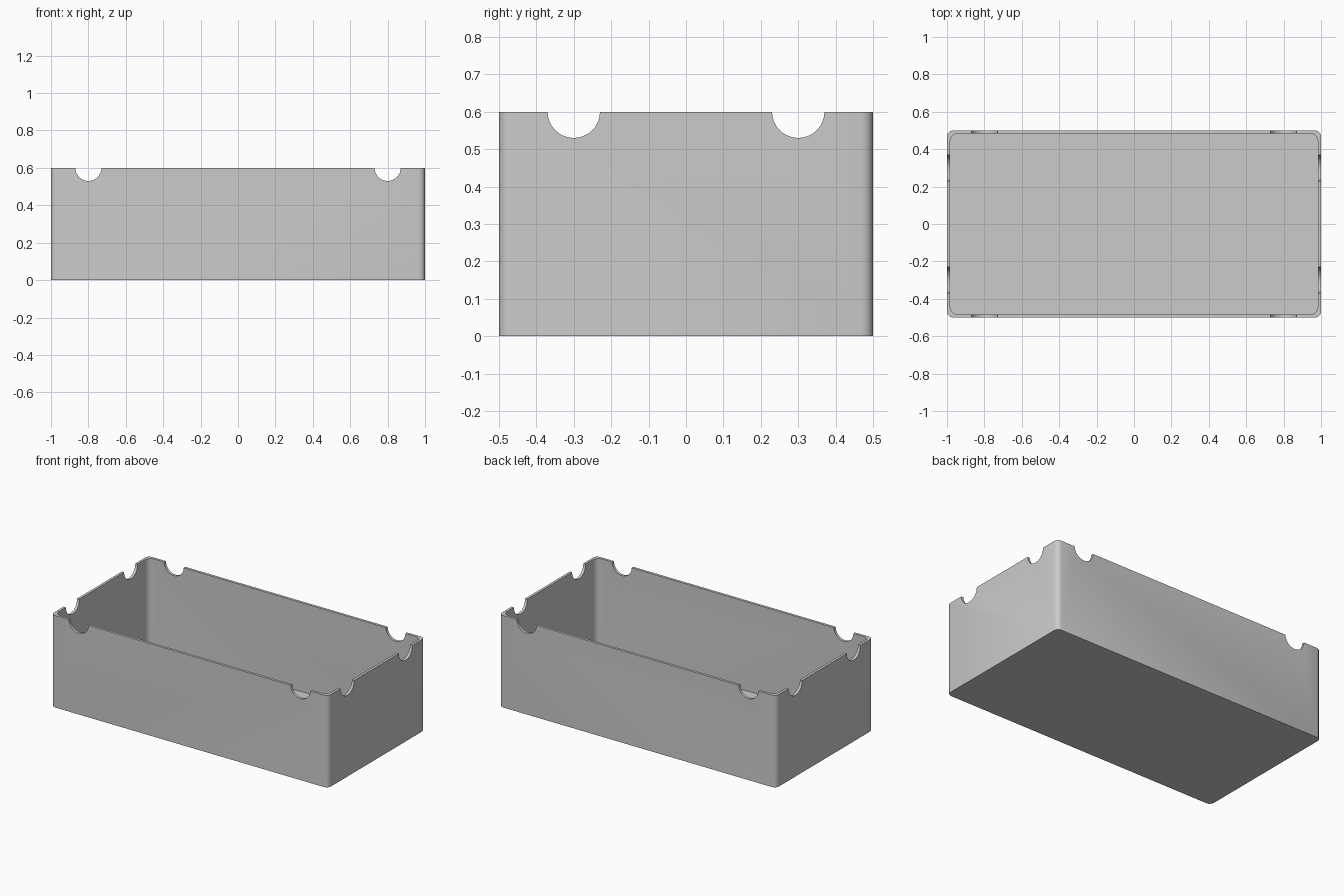
import bpy, bmesh, math
from mathutils import Matrix

cube = bpy.data.objects.get("Cube")
if cube:
    bpy.data.objects.remove(cube, do_unlink=True)

LENGTH, WIDTH, HEIGHT = 2.0, 1.0, 0.6
WALL, FLOOR = 0.017, 0.02
NOTCH_RADIUS = 0.07

grey = bpy.data.materials.new("plain_grey")
grey.use_nodes = True
colour = (0.6, 0.6, 0.6, 1)
grey.diffuse_color = colour
grey.node_tree.nodes["Principled BSDF"].inputs["Base Color"].default_value = colour


def make_object(name, bm):
    bmesh.ops.recalc_face_normals(bm, faces=bm.faces)
    mesh = bpy.data.meshes.new(name)
    bm.to_mesh(mesh)
    bm.free()
    mesh.materials.append(grey)
    obj = bpy.data.objects.new(name, mesh)
    bpy.context.collection.objects.link(obj)
    return obj


def rounded_block(name, length, width, bottom, top, radius, segments):
    """Box with rounded vertical corners."""
    bm = bmesh.new()
    bmesh.ops.create_cube(bm, size=1, matrix=Matrix.Translation((0, 0, (bottom + top) / 2))
                          @ Matrix.Diagonal((length, width, top - bottom, 1)))
    upright = [e for e in bm.edges
               if abs(e.verts[0].co.z - e.verts[1].co.z) > 0.01]
    bmesh.ops.bevel(bm, geom=upright, offset=radius, segments=segments,
                    profile=0.5, affect='EDGES')
    return make_object(name, bm)


def notch_cutter(name, centre, length, turn):
    """Round bar lying across the box at rim height."""
    bm = bmesh.new()
    bmesh.ops.create_cone(bm, cap_ends=True, segments=32, radius1=NOTCH_RADIUS,
                          radius2=NOTCH_RADIUS, depth=length,
                          matrix=Matrix.Translation(centre) @ turn)
    return make_object(name, bm)


# Outer shell and the hollow inside it
box = rounded_block("open_box", LENGTH, WIDTH, 0, HEIGHT, 0.03, 3)
cutters = [rounded_block("hollow_cutter", LENGTH - 2 * WALL, WIDTH - 2 * WALL,
                         FLOOR, HEIGHT + 0.2, 0.04, 4)]

# Half-round notches in opposite walls
along_y = Matrix.Rotation(math.pi / 2, 4, 'X')
along_x = Matrix.Rotation(math.pi / 2, 4, 'Y')
for side in (-1, 1):
    cutters.append(notch_cutter("long_wall_notch", (side * 0.8, 0, HEIGHT), WIDTH + 0.2, along_y))
    cutters.append(notch_cutter("short_wall_notch", (0, side * 0.3, HEIGHT), LENGTH + 0.2, along_x))

bpy.ops.object.select_all(action='DESELECT')
bpy.context.view_layer.objects.active = box
box.select_set(True)
for cutter in cutters:
    cut = box.modifiers.new("cut", 'BOOLEAN')
    cut.operation = 'DIFFERENCE'
    cut.solver = 'EXACT'
    cut.object = cutter
    bpy.ops.object.modifier_apply(modifier=cut.name)
    bpy.data.objects.remove(cutter, do_unlink=True)

bpy.ops.object.shade_smooth_by_angle(angle=math.radians(35))
